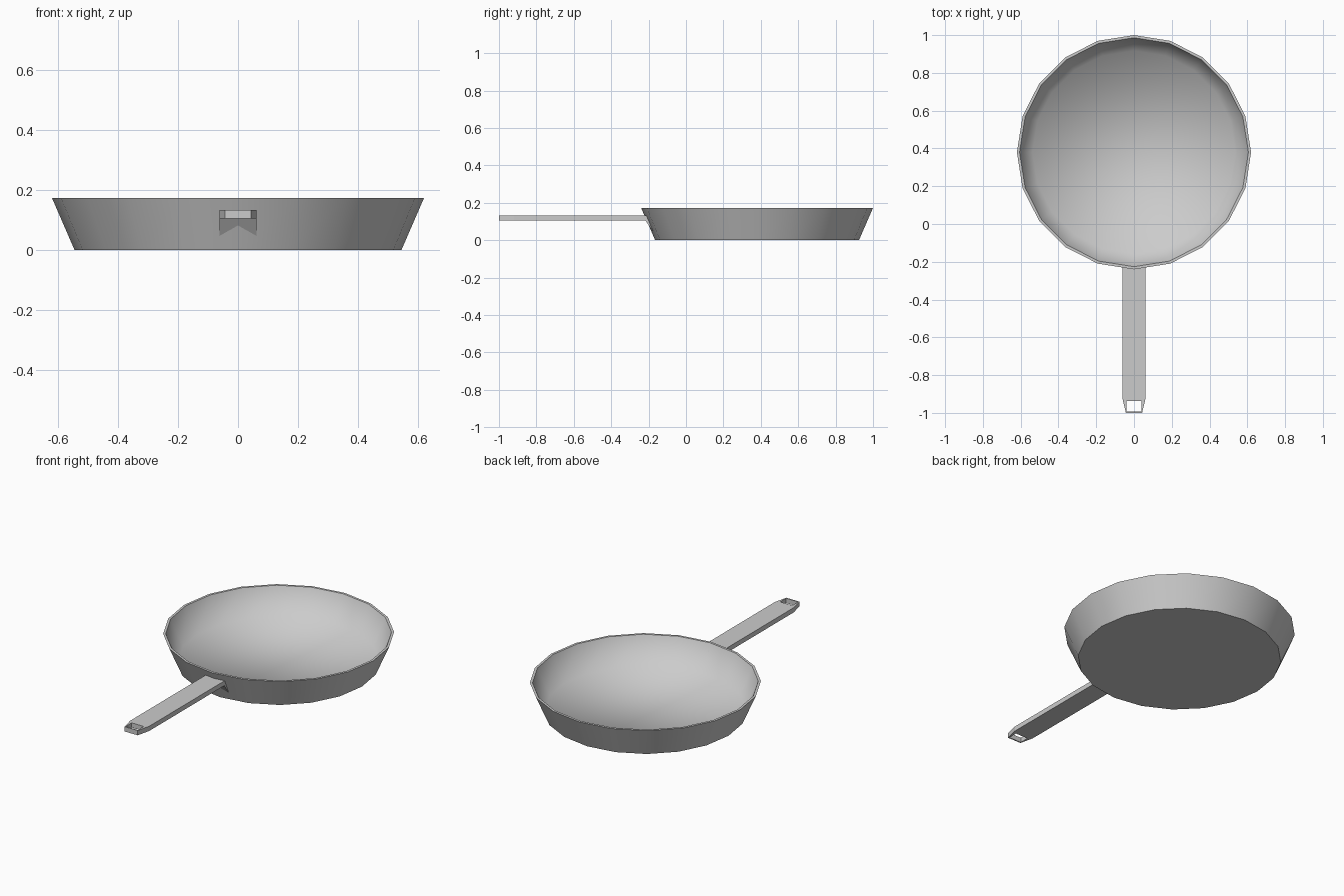
import bpy, bmesh, math

if "Cube" in bpy.data.objects:
    bpy.data.objects.remove(bpy.data.objects["Cube"])

SIDES = 20
CENTRE_Y = 0.38


def finish(name, bm):
    bmesh.ops.recalc_face_normals(bm, faces=bm.faces)
    mesh = bpy.data.meshes.new(name)
    bm.to_mesh(mesh)
    bm.free()
    obj = bpy.data.objects.new(name, mesh)
    bpy.context.collection.objects.link(obj)
    return obj


def ring(bm, radius, z):
    step = 2 * math.pi / SIDES
    return [bm.verts.new((radius * math.cos(i * step),
                          CENTRE_Y + radius * math.sin(i * step), z))
            for i in range(SIDES)]


# Pan bowl: 20-sided flared wall, thin rim, flat floor
bm = bmesh.new()
profile = [(0.545, 0.0), (0.62, 0.173), (0.606, 0.173), (0.537, 0.018)]
rings = [ring(bm, r, z) for r, z in profile]
for a, b in zip(rings, rings[1:]):
    for i in range(SIDES):
        j = (i + 1) % SIDES
        bm.faces.new((a[i], a[j], b[j], b[i])).smooth = True
bm.faces.new(rings[0])
bm.faces.new(rings[3]).smooth = True
# crisp base and rim, soft inside corner
for loop in rings[:3]:
    for i in range(SIDES):
        bm.edges.get((loop[i], loop[(i + 1) % SIDES])).smooth = False
finish("pan_bowl", bm)

# Handle: flat bar with tapered, pierced tip and a wedge root against the wall
TOP, BOTTOM, W = 0.133, 0.105, 0.062
bm = bmesh.new()


def pair(x, y):
    return [bm.verts.new((s * x, y, TOP)) for s in (-1, 1)]


root, neck, shoulder = pair(W, -0.208), pair(W, -0.217), pair(W, -0.92)
tip = pair(0.043, -1.0)
hole_in, hole_out = pair(0.04, -0.938), pair(0.04, -0.993)
for a, b in ((root, neck), (neck, shoulder), (shoulder, hole_in), (hole_out, tip)):
    bm.faces.new((a[0], a[1], b[1], b[0]))
for s in (0, 1):
    bm.faces.new((shoulder[s], hole_in[s], hole_out[s], tip[s]))
bmesh.ops.recalc_face_normals(bm, faces=bm.faces)
top_faces = list(bm.faces)
ext = bmesh.ops.extrude_face_region(bm, geom=top_faces, use_keep_orig=True)
for v in (g for g in ext["geom"] if isinstance(g, bmesh.types.BMVert)):
    v.co.z = BOTTOM
    if v.co.y > -0.21:
        v.co.y, v.co.z = -0.165, 0.032
finish("handle", bm)
